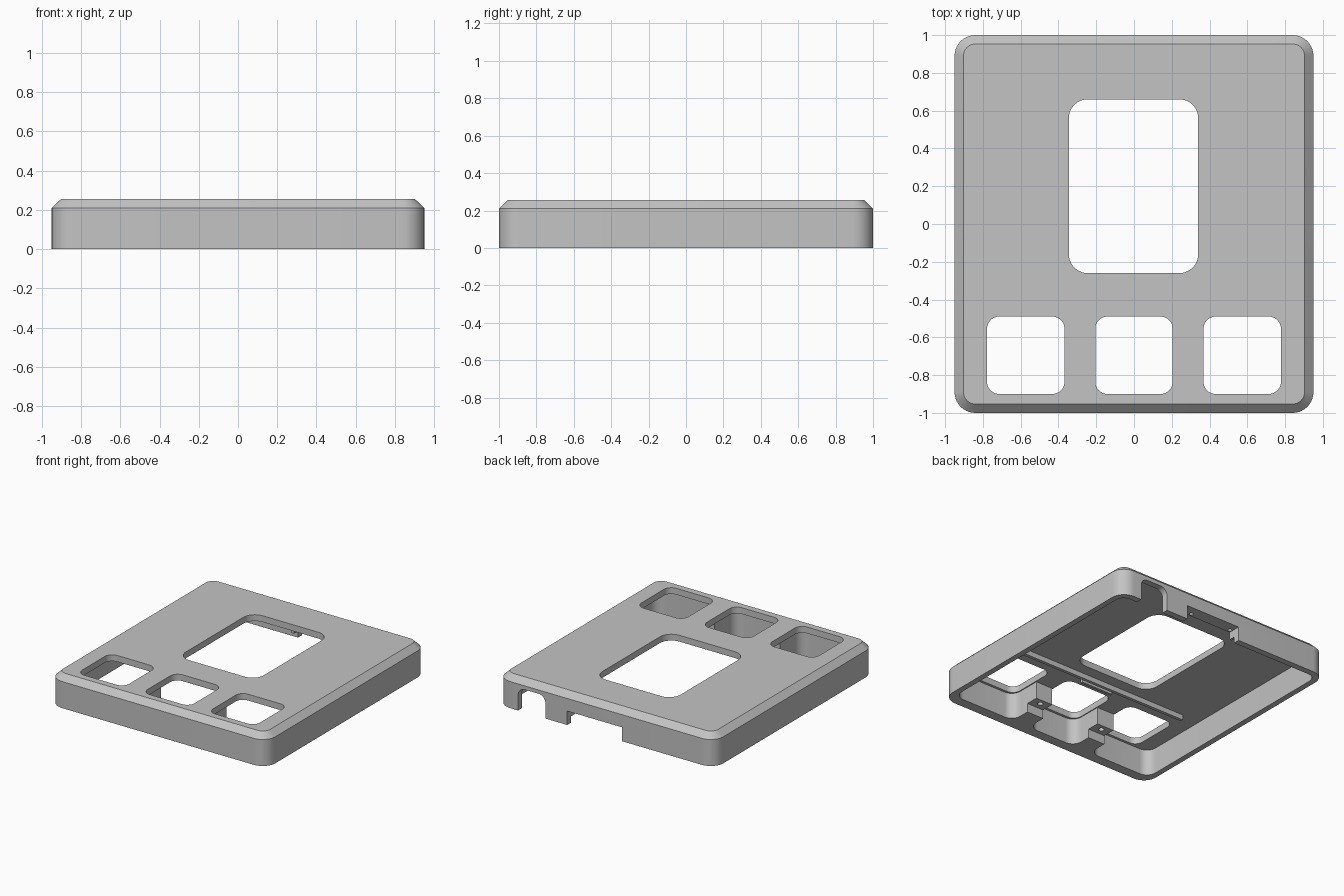
import bpy, bmesh, math
from mathutils import Matrix

if "Cube" in bpy.data.objects:
    bpy.data.objects.remove(bpy.data.objects["Cube"], do_unlink=True)

# Single grey plastic
plastic = bpy.data.materials.new("grey_plastic")
plastic.use_nodes = True
colour = (0.55, 0.55, 0.55, 1)
plastic.diffuse_color = colour
plastic.node_tree.nodes["Principled BSDF"].inputs["Base Color"].default_value = colour

TOP = 0.255
ROOF = 0.205      # underside of the top plate


def outline(x0, x1, y0, y1, r, steps=10):
    """Rounded rectangle, counter-clockwise."""
    pts = []
    centres = [(x1 - r, y1 - r), (x0 + r, y1 - r), (x0 + r, y0 + r), (x1 - r, y0 + r)]
    for q, (cx, cy) in enumerate(centres):
        for i in range(steps + 1):
            a = math.pi / 2 * (q + i / steps)
            pts.append((cx + r * math.cos(a), cy + r * math.sin(a)))
    return pts


def prism(name, x, y, r, layers, upright=False):
    """Loft a rounded rectangle through (height, inset) layers."""
    bm = bmesh.new()
    rings = []
    for h, d in layers:
        pts = outline(x[0] + d, x[1] - d, y[0] + d, y[1] - d, max(r - d, 0.001))
        rings.append([bm.verts.new((px, py, h)) for px, py in pts])
    for a, b in zip(rings, rings[1:]):
        n = len(a)
        for i in range(n):
            j = (i + 1) % n
            bm.faces.new((a[i], a[j], b[j], b[i]))
    bm.faces.new(rings[0][::-1])
    bm.faces.new(rings[-1])
    if upright:   # profile in x-z, extruded along y
        bmesh.ops.transform(bm, matrix=Matrix.Rotation(math.pi / 2, 4, "X"), verts=bm.verts)
    return finish(name, bm)


def box(name, x, y, z):
    bm = bmesh.new()
    bmesh.ops.create_cube(bm, size=1)
    for v in bm.verts:
        for k, (lo, hi) in enumerate((x, y, z)):
            v.co[k] = hi if v.co[k] > 0 else lo
    return finish(name, bm)


def rod(name, x, y, z0, z1, r):
    bm = bmesh.new()
    bmesh.ops.create_cone(bm, cap_ends=True, segments=20, radius1=r, radius2=r, depth=z1 - z0,
                          matrix=Matrix.Translation((x, y, (z0 + z1) / 2)))
    return finish(name, bm)


def finish(name, bm):
    bmesh.ops.recalc_face_normals(bm, faces=bm.faces)
    mesh = bpy.data.meshes.new(name)
    bm.to_mesh(mesh)
    bm.free()
    mesh.materials.append(plastic)
    ob = bpy.data.objects.new(name, mesh)
    bpy.context.collection.objects.link(ob)
    return ob


def combine(target, tool, operation="DIFFERENCE"):
    tool.hide_render = True
    mod = target.modifiers.new("cut", "BOOLEAN")
    mod.object, mod.operation, mod.solver = tool, operation, "EXACT"
    bpy.context.view_layer.objects.active = target
    bpy.ops.object.modifier_apply(modifier=mod.name)
    bpy.data.objects.remove(tool, do_unlink=True)


# Outer shell with chamfered top edge
cover = prism("cover", (-0.95, 0.95), (-1, 1), 0.11, [(0, 0), (0.21, 0), (TOP, 0.047)])

# Hollow underside: main bay and three button wells, leaving two partitions
cavity = [(-0.1, 0), (ROOF, 0)]
combine(cover, prism("main_bay", (-0.905, 0.905), (-0.66, 0.95), 0.07, cavity))
wells = [(-0.905, -0.36), (-0.212, 0.212), (0.36, 0.905)]
for x in wells:
    combine(cover, prism("well", x, (-0.92, -0.4), 0.08, cavity))

# Thick ledge on the inside of the back wall
combine(cover, box("ledge", (-0.16, 0.36), (0.9, 0.97), (0.05, 0.23)), "UNION")

# Screw seats at the ends of the partitions and in the ledge
for s in (-1, 1):
    x = s * 0.286
    combine(cover, box("seat_step", (x - 0.09, x + 0.09), (-0.76, -0.6), (-0.1, 0.07)))
    combine(cover, rod("seat_hole", x, -0.705, -0.1, 0.17, 0.02))

# Openings in the back wall
combine(cover, prism("cable_notch", (0.53, 0.77), (-0.3, 0.18), 0.06,
                     [(-1.1, 0), (-0.85, 0)], upright=True))
combine(cover, box("port_notch", (-0.14, 0.34), (0.85, 1.1), (-0.1, 0.11)))
for x in (0.24, -0.12):
    combine(cover, rod("ledge_hole", x, 0.925, -0.1, 0.16, 0.015))

# Display window and button holes through the top
through = [(-0.1, 0), (0.4, 0)]
combine(cover, prism("window", (-0.345, 0.34), (-0.26, 0.66), 0.1, through))
for x in (-0.573, 0, 0.573):
    combine(cover, prism("button_hole", (x - 0.205, x + 0.205), (-0.9, -0.49), 0.065, through))

# Stiffening ribs under the top plate
long_rib = box("long_rib", (-0.75, 0.75), (-0.375, -0.35), (0.165, 0.215))
short_rib = box("short_rib", (-0.14, 0.14), (-0.43, -0.41), (0.175, 0.215))

bpy.ops.object.select_all(action="DESELECT")
cover.select_set(True)
bpy.context.view_layer.objects.active = cover
bpy.ops.object.shade_smooth_by_angle(angle=math.radians(30))
